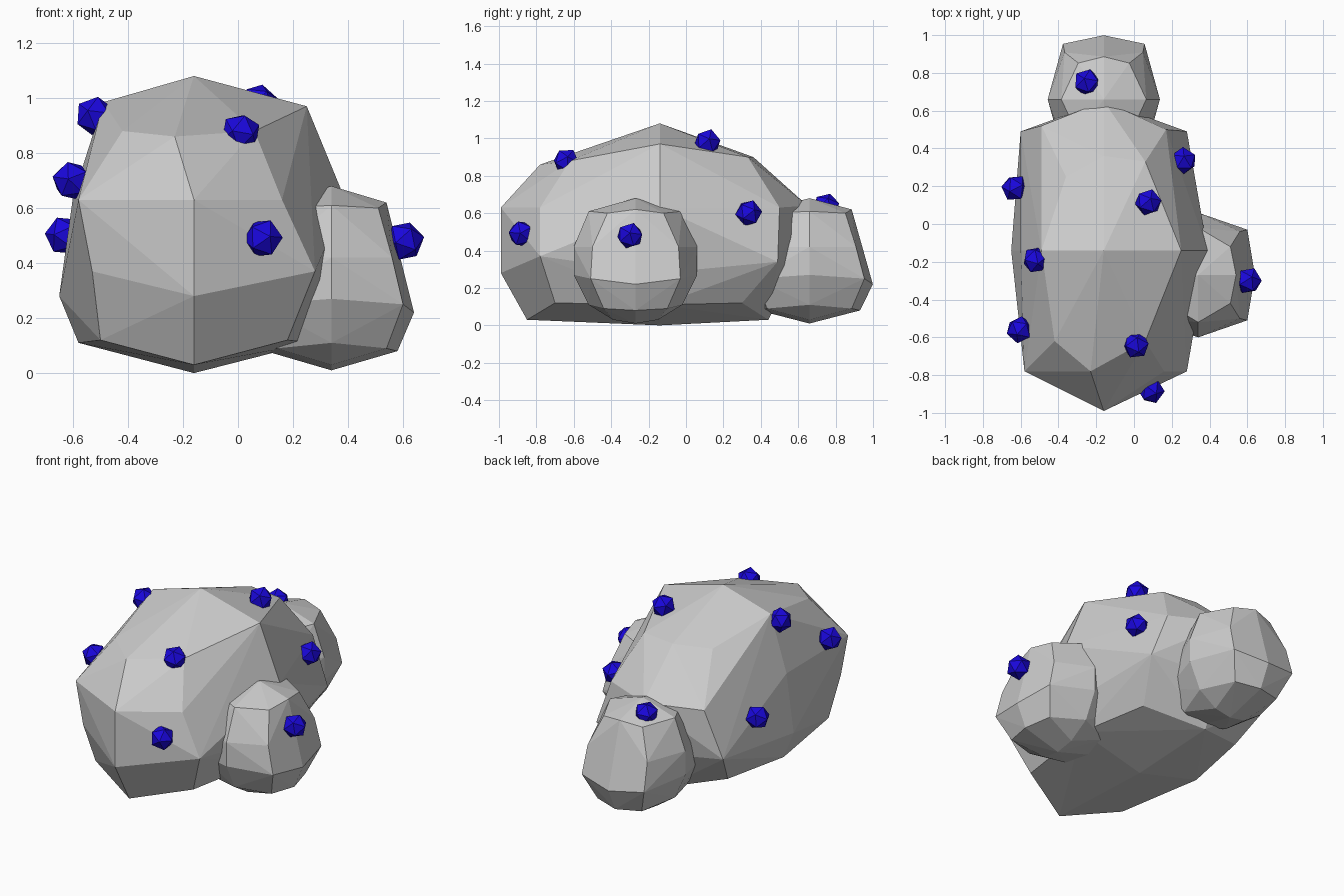
import bpy, bmesh
from mathutils import Vector


def hull_object(name, points):
    """Faceted rock: convex hull of its control points."""
    bm = bmesh.new()
    for p in points:
        bm.verts.new(p)
    bmesh.ops.convex_hull(bm, input=bm.verts[:])
    loose = [v for v in bm.verts if not v.link_faces]
    bmesh.ops.delete(bm, geom=loose, context='VERTS')
    bmesh.ops.dissolve_limit(bm, angle_limit=0.03, verts=bm.verts[:], edges=bm.edges[:])
    bmesh.ops.recalc_face_normals(bm, faces=bm.faces[:])
    me = bpy.data.meshes.new(name)
    bm.to_mesh(me)
    bm.free()
    ob = bpy.data.objects.new(name, me)
    bpy.context.collection.objects.link(ob)
    return ob


# Large boulder: cross-sections from front to back as (x, y, z)
CX = -0.16
front = [(CX, -0.99, 0.63), (CX, -0.99, 0.28), (CX, -0.85, 0.03), (-0.23, -0.78, 0.86),
         (-0.58, -0.78, 0.63), (0.16, -0.78, 0.63), (-0.53, -0.78, 0.37), (0.28, -0.78, 0.37),
         (-0.50, -0.70, 0.12), (0.18, -0.70, 0.12), (-0.42, -0.62, 0.88), (0.06, -0.62, 0.88)]
middle = [(CX, -0.14, 1.08), (-0.49, -0.14, 0.985), (0.25, -0.14, 0.97),
          (-0.60, -0.14, 0.64), (0.39, -0.14, 0.63), (-0.65, -0.14, 0.28), (0.34, -0.14, 0.28),
          (-0.58, -0.14, 0.11), (0.27, -0.14, 0.11), (CX, -0.14, 0.0)]
back = [(-0.36, 0.25, 0.88), (0.06, 0.33, 0.90), (CX, 0.36, 0.90),
        (-0.49, 0.52, 0.63), (0.17, 0.50, 0.63), (-0.60, 0.49, 0.34), (0.28, 0.49, 0.34),
        (CX, 0.65, 0.64), (CX, 0.58, 0.30), (-0.50, 0.30, 0.12), (0.18, 0.30, 0.12),
        (CX, 0.44, 0.03)]
hull_object("large_boulder", front + middle + back)

# Small boulders: one quadrant (outward, sideways, height), mirrored both ways
quadrant = [(0, 0, 0.68), (0.20, 0, 0.62), (0, 0.25, 0.61), (0.17, 0.15, 0.60),
            (0.25, 0, 0.42), (0, 0.33, 0.42), (0.22, 0.23, 0.42),
            (0.30, 0, 0.22), (0, 0.33, 0.27), (0.26, 0.24, 0.25),
            (0.24, 0, 0.08), (0, 0.25, 0.11), (0.20, 0.17, 0.09),
            (0, 0.12, 0.03), (0, 0, 0.01)]
small = {(a * u, b * v, z) for u, v, z in quadrant for a in (1, -1) for b in (1, -1)}
hull_object("side_boulder", [(0.34 + u, -0.27 + v, z) for u, v, z in small])
hull_object("back_boulder", [(CX + v * 0.9, 0.66 + u * 1.13, z) for u, v, z in small])

# Blue gems set into the rock surfaces, each facing outwards
blue = bpy.data.materials.new("gem_blue")
blue.diffuse_color = (0.01, 0.002, 0.72, 1)
gems = [((-0.605, -0.56, 0.70), (-1, -0.3, 0.2)), ((-0.63, 0.19, 0.50), (-1, 0.1, 0.1)),
        ((-0.52, -0.19, 0.935), (-0.8, 0, 0.6)), ((0.01, -0.64, 0.875), (0.2, -0.5, 0.8)),
        ((0.09, -0.88, 0.49), (0.4, -1, 0.1)), ((0.075, 0.115, 0.98), (0.2, 0.3, 1)),
        ((0.26, 0.335, 0.60), (1, 0.5, 0.3)), ((0.605, -0.30, 0.48), (1, 0, 0.2)),
        ((-0.25, 0.75, 0.635), (-0.2, 0.3, 1))]
for i, (loc, normal) in enumerate(gems):
    bpy.ops.mesh.primitive_ico_sphere_add(subdivisions=1, radius=0.073, location=loc)
    gem = bpy.context.object
    gem.name = f"gem_{i + 1}"
    gem.rotation_euler = Vector(normal).to_track_quat('Z', 'Y').to_euler()
    gem.data.materials.append(blue)
